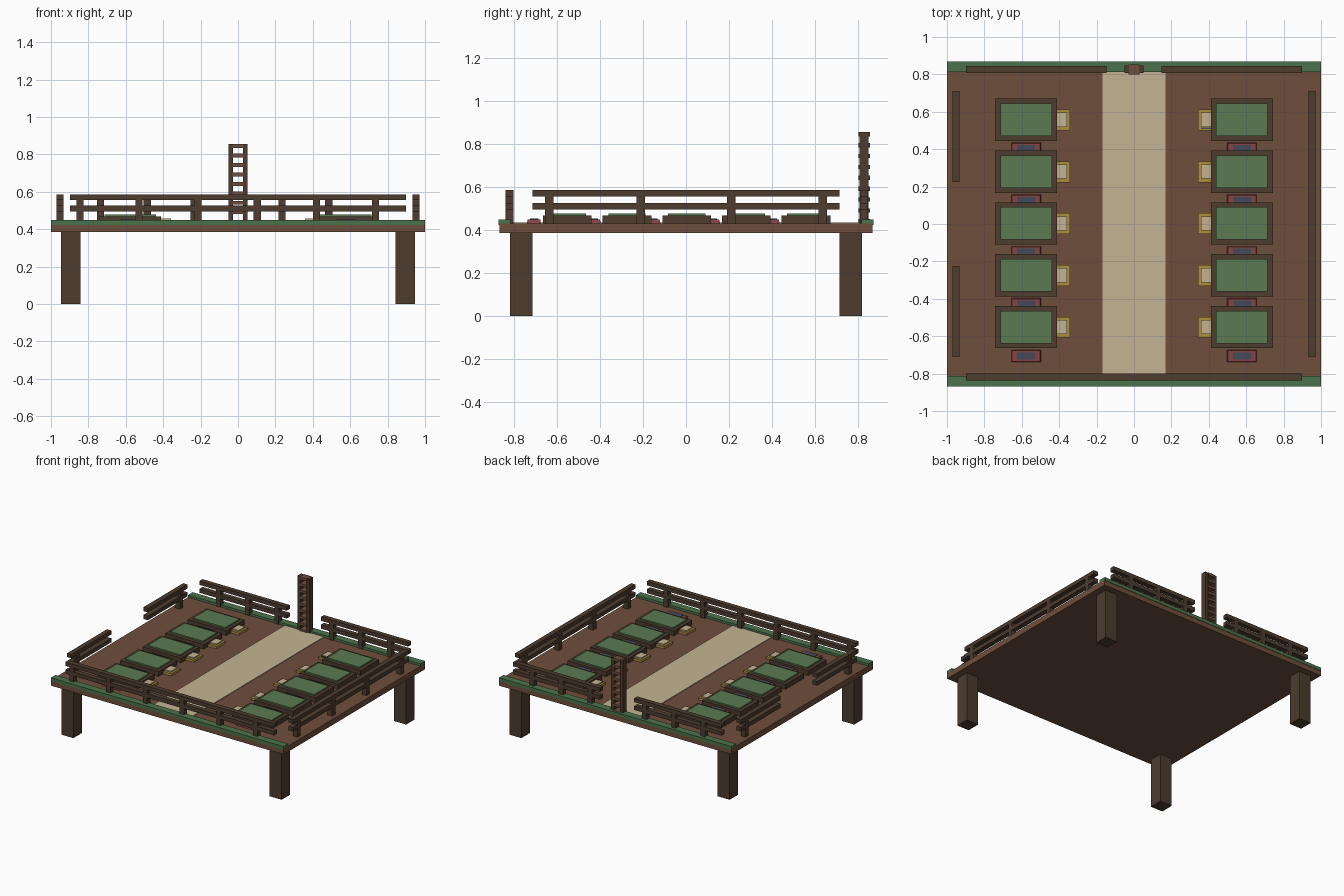
import bpy
import bmesh
from mathutils import Matrix, Vector

cube = bpy.data.objects.get("Cube")
if cube:
    bpy.data.objects.remove(cube, do_unlink=True)


def linear(c):
    c /= 255
    return c / 12.92 if c <= 0.04045 else ((c + 0.055) / 1.055) ** 2.4


def make_material(name, *rgb):
    color = [linear(c) for c in rgb] + [1]
    mat = bpy.data.materials.new(name)
    mat.use_nodes = True
    mat.diffuse_color = color
    bsdf = mat.node_tree.nodes["Principled BSDF"]
    bsdf.inputs["Base Color"].default_value = color
    bsdf.inputs["Roughness"].default_value = 0.9
    return mat


BROWN = make_material("brown planks", 110, 78, 60)
DARK = make_material("dark wood", 77, 60, 46)
TRIM = make_material("trim green", 76, 114, 76)
CLOTH = make_material("blanket green", 90, 122, 82)
BEIGE = make_material("beige cloth", 196, 180, 148)
YELLOW = make_material("ochre", 172, 142, 62)
RED = make_material("dull red", 134, 68, 68)
SLATE = make_material("slate", 68, 74, 88)


def boxes(name, mat, spans, taper=0):
    """One object from boxes given as (x0, x1, y0, y1, z0, z1)."""
    bm = bmesh.new()
    for x0, x1, y0, y1, z0, z1 in spans:
        center = Vector((x0 + x1, y0 + y1, z0 + z1)) / 2
        size = (abs(x1 - x0), y1 - y0, z1 - z0)
        matrix = Matrix.Translation(center) @ Matrix.Diagonal((*size, 1))
        verts = bmesh.ops.create_cube(bm, size=1, matrix=matrix)["verts"]
        # Optionally draw the top in for a sloped block
        for v in verts:
            if taper and v.co.z > center.z:
                v.co.x -= taper if v.co.x > center.x else -taper
                v.co.y -= taper if v.co.y > center.y else -taper
    mesh = bpy.data.meshes.new(name)
    bm.to_mesh(mesh)
    bm.free()
    mesh.materials.append(mat)
    obj = bpy.data.objects.new(name, mesh)
    bpy.context.collection.objects.link(obj)
    return obj


def railing(name, start, end, line, posts, along_x):
    """Two rails and their posts, running along x or y."""
    h = 0.019
    parts = [(start, end, line - h, line + h, 0.556, 0.586),
             (start, end, line - h, line + h, 0.495, 0.526)]
    parts += [(p - h, p + h, line - h, line + h, DECK, 0.56) for p in posts]
    if not along_x:
        parts = [(c, d, a, b, e, f) for a, b, c, d, e, f in parts]
    boxes(name, DARK, parts)


# Platform, legs, trim and runner
DECK = 0.43
boxes("deck", BROWN, [(-1, 1, -0.867, 0.867, 0.385, DECK)])
boxes("legs", DARK, [(x - 0.052, x + 0.052, y - 0.052, y + 0.052, 0, 0.385)
                     for x in (-0.895, 0.895) for y in (-0.765, 0.765)])
for name, y in (("front_trim", -0.842), ("back_trim", 0.842)):
    boxes(name, TRIM, [(-1.0, 1.0, y - 0.028, y + 0.028, 0.422, 0.448)])
boxes("runner", BEIGE, [(-0.168, 0.168, -0.81, 0.813, DECK, 0.435)])

# Railings, with an opening on one side and at the ladder
railing("front_railing", -0.897, 0.897, -0.819,
        [-0.845 + 0.316 * i for i in range(6)], True)
railing("left_railing", -0.712, 0.712, 0.951, (-0.635, -0.21, 0.21, 0.635), False)
railing("right_front_railing", -0.712, -0.224, -0.951, [-0.635], False)
railing("right_back_railing", 0.224, 0.712, -0.951, [0.635], False)
railing("back_right_railing", -0.897, -0.147, 0.827, (-0.735, -0.485, -0.235), True)
railing("back_left_railing", 0.147, 0.897, 0.827, (0.235, 0.485, 0.735), True)

# Ladder
boxes("ladder_sides", DARK, [(x - 0.013, x + 0.013, 0.806, 0.848, DECK, 0.855)
                             for x in (-0.039, 0.039)])
boxes("ladder_rungs", BROWN, [(-0.03, 0.03, 0.8, 0.854, z - 0.01, z + 0.01)
                              for z in [0.44 + 0.0505 * i for i in range(9)]])

# Beds, side trays and foot chests in two mirrored rows
rows = [(s, 0.557 - 0.277 * i) for s in (-1, 1) for i in range(5)]


def per_bed(name, mat, x0, x1, y0, y1, z0, z1, taper=0):
    boxes(name, mat, [(s * x0, s * x1, y + y0, y + y1, z0, z1) for s, y in rows], taper)


per_bed("bed_frames", DARK, 0.412, 0.743, -0.113, 0.113, DECK, 0.467)
per_bed("bed_blankets", CLOTH, 0.438, 0.715, -0.087, 0.087, 0.467, 0.477)
per_bed("side_trays", YELLOW, 0.342, 0.42, -0.057, 0.055, DECK, 0.448)
per_bed("tray_cloths", BEIGE, 0.357, 0.412, -0.038, 0.038, 0.448, 0.457)
per_bed("foot_chests", RED, 0.498, 0.656, -0.188, -0.122, DECK, 0.449, 0.004)
per_bed("chest_lids", SLATE, 0.53, 0.625, -0.173, -0.135, 0.449, 0.453)
boxes("tray_strap", SLATE, [(0.357, 0.412, 0.507, 0.517, 0.448, 0.456)])
